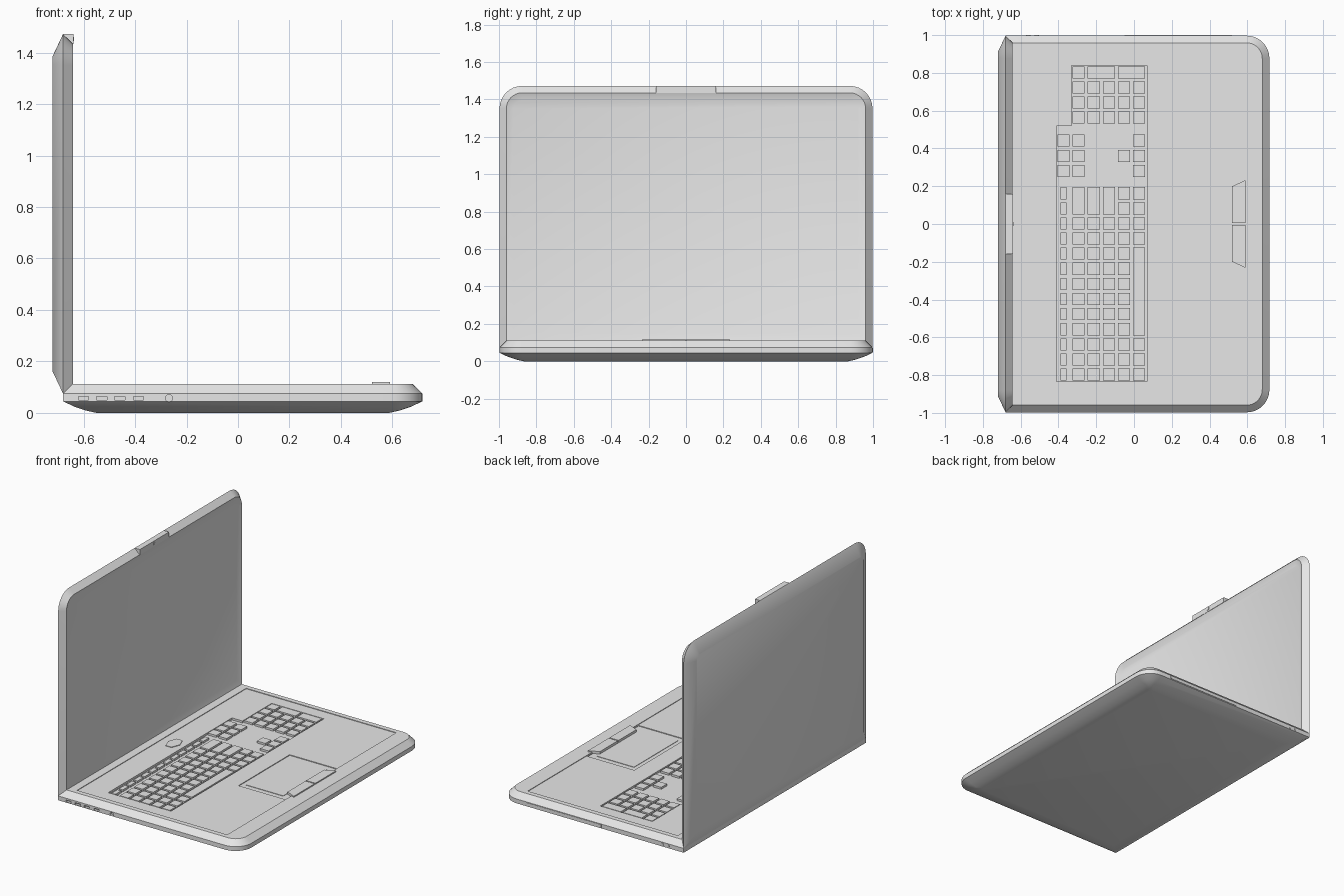
import bpy, bmesh, math
from mathutils import Vector

cube = bpy.data.objects.get("Cube")
if cube:
    bpy.data.objects.remove(cube, do_unlink=True)

grey = bpy.data.materials.new("plain_grey")
grey.use_nodes = True
COLOUR = (0.8, 0.8, 0.8, 1)
grey.diffuse_color = COLOUR
grey.node_tree.nodes["Principled BSDF"].inputs["Base Color"].default_value = COLOUR


def make(name, bm):
    bmesh.ops.recalc_face_normals(bm, faces=bm.faces[:])
    mesh = bpy.data.meshes.new(name)
    bm.to_mesh(mesh)
    bm.free()
    mesh.materials.append(grey)
    ob = bpy.data.objects.new(name, mesh)
    bpy.context.collection.objects.link(ob)
    return ob


def select(ob):
    bpy.ops.object.select_all(action='DESELECT')
    ob.select_set(True)
    bpy.context.view_layer.objects.active = ob


def outline(u0, u1, half, radius, inset, steps=8):
    """Rectangle with two rounded corners at the u1 end, square at u0."""
    u0, u1, half = u0 + inset, u1 - inset, half - inset
    r = max(radius - inset, 0.03)
    pts = [(u0, -half)]
    for side in (-1, 1):
        arc = [math.pi / 2 * i / steps for i in range(steps + 1)]
        for a in (arc if side < 0 else reversed(arc)):
            pts.append((u1 - r + r * math.sin(a), side * (half - r + r * math.cos(a))))
    return pts + [(u0, half)]


def loft(name, rings):
    """Skin a list of matching point rings and cap both ends."""
    bm = bmesh.new()
    loops = [[bm.verts.new(p) for p in ring] for ring in rings]
    for a, b in zip(loops, loops[1:]):
        for i in range(len(a)):
            j = (i + 1) % len(a)
            bm.faces.new((a[i], a[j], b[j], b[i]))
    bm.faces.new(loops[0])
    bm.faces.new(loops[-1])
    return make(name, bm)


def prism(name, pts, z0, z1):
    return loft(name, [[(x, y, z) for x, y in pts] for z in (z0, z1)])


def box(name, x0, x1, y0, y1, z0, z1):
    return prism(name, [(x0, y0), (x1, y0), (x1, y1), (x0, y1)], z0, z1)


def peg(name, x, z, radius, y0, y1):
    ring = [math.tau * i / 16 for i in range(16)]
    return loft(name, [[(x + radius * math.cos(a), y, z + radius * math.sin(a))
                        for a in ring] for y in (y0, y1)])


def cut(target, cutter):
    cutter.hide_render = True
    mod = target.modifiers.new("cut", 'BOOLEAN')
    mod.operation, mod.solver, mod.object = 'DIFFERENCE', 'EXACT', cutter
    select(target)
    bpy.ops.object.modifier_apply(modifier=mod.name)
    bpy.data.objects.remove(cutter, do_unlink=True)


def smooth(ob):
    select(ob)
    bpy.ops.object.shade_smooth_by_angle(angle=math.radians(30))


HALF, TOP = 0.997, 0.112
FLOOR = TOP - 0.004

# Base shell: rounded belly, upright edge, chamfered rim
base_rings = [(0.13, 0), (0.09, 0.009), (0.045, 0.024), (0, 0.045), (0, 0.075), (0.038, TOP)]
base = loft("base_shell", [[(x, y, z) for x, y in outline(-0.68, 0.717, HALF, 0.12, d)]
                           for d, z in base_rings])

# Sunken deck, touchpad and keyboard well
cut(base, box("deck_cutter", -0.585, 0.565, -0.925, 0.925, FLOOR, 0.2))
cut(base, box("touchpad_cutter", 0.2, 0.56, -0.28, 0.28, FLOOR - 0.005, 0.2))
well = [(-0.41, -0.835), (0.07, -0.835), (0.07, 0.84), (-0.33, 0.84), (-0.33, 0.52), (-0.41, 0.52)]
WELL_Z = FLOOR - 0.014
cut(base, prism("keyboard_cutter", well, WELL_Z, 0.2))

# Side sockets
for x in (-0.6, -0.53, -0.46, -0.387):
    cut(base, box("socket_cutter", x - 0.02, x + 0.02, -1.1, -0.98, 0.05, 0.063))
cut(base, peg("round_socket_cutter", -0.268, 0.057, 0.014, -1.1, -0.98))
smooth(base)
for x in (-0.56, -0.515):
    peg("audio_jack", x, 0.06, 0.011, 0.99, 1.0)
box("disc_tray", -0.05, 0.52, 0.99, 1.0, 0.05, 0.072)

# Touchpad surface and its two buttons
box("touchpad", 0.23, 0.515, -0.24, 0.24, FLOOR - 0.006, FLOOR - 0.002)
for s in (-1, 1):
    prism("touchpad_button", [(0.52, s * 0.004), (0.59, s * 0.004), (0.59, s * 0.232), (0.52, s * 0.2)],
          FLOOR - 0.006, 0.12)

# Power button
prism("power_button", [(-0.49 + 0.045 * math.cos(a), 0.07 * math.sin(a))
                       for a in (math.tau * i / 6 for i in range(6))], FLOOR - 0.002, TOP)

# Keyboard, one object from rows of key widths
PITCH, GAP = 0.08, 0.016
keys = bmesh.new()


def key(x0, x1, y1, units):
    y0 = y1 - units * PITCH + GAP
    corners = [(x0, y0), (x1, y0), (x1, y1), (x0, y1)]
    low = [keys.verts.new((x, y, WELL_Z - 0.002)) for x, y in corners]
    high = [keys.verts.new((x, y, FLOOR)) for x, y in corners]
    keys.faces.new(high)
    for i in range(4):
        j = (i + 1) % 4
        keys.faces.new((low[i], low[j], high[j], high[i]))


def column(x0, x1, y, widths):
    for w in widths:
        key(x0, x1, y, w)
        y -= w * PITCH


def row_x(i):
    return -0.325 + PITCH * i, -0.261 + PITCH * i


column(-0.388, -0.358, 0.195, [1] * 13)
main_rows = [[2] + [1] * 11, [2] + [1] * 11, [2] + [1] * 11, [1] * 13, [1] * 4 + [6] + [1] * 3]
for i, widths in enumerate(main_rows):
    column(*row_x(i), 0.195, widths)
    column(*row_x(i), 0.755, [1] * 3)
for i in (-1, 0, 4):
    column(*row_x(i), 0.473, [1] * 3)
key(*row_x(3), 0.393, 1)
for first, last in ((0, 0), (1, 2), (3, 4)):
    key(row_x(first)[0], row_x(last)[1], 0.835, 1)
make("keys", keys)

# Lid: bevelled back, chamfered front rim, sloped bezel down to the screen
lid_rings = [(0.085, -0.72), (0, -0.68), (0.037, -0.642), (0.075, -0.655)]
lid = loft("lid", [[(x, y, z) for z, y in outline(0.075, 1.472, HALF, 0.12, d)]
                   for d, x in lid_rings])
smooth(lid)

# Latch block with a small lens on the top of the lid
box("latch", -0.68, -0.64, -0.16, 0.16, 1.434, 1.472)
box("lens", -0.642, -0.637, -0.01, 0.01, 1.445, 1.461)
